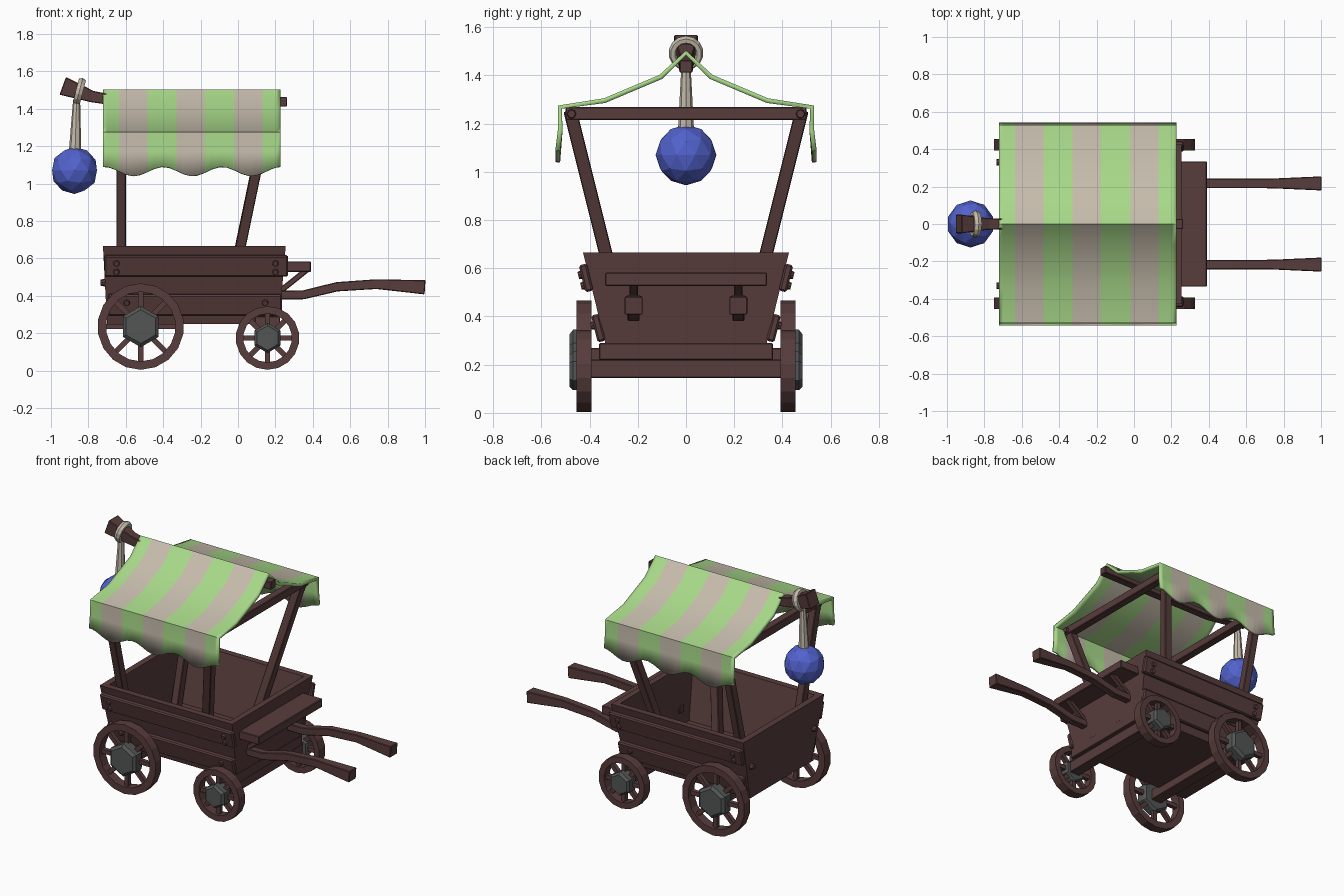
import bpy, bmesh, math
from mathutils import Vector, Matrix

if "Cube" in bpy.data.objects:
    bpy.data.objects.remove(bpy.data.objects["Cube"])


def material(name, rgb):
    m = bpy.data.materials.new(name)
    m.diffuse_color = (*rgb, 1)
    m.use_nodes = True
    m.node_tree.nodes["Principled BSDF"].inputs["Base Color"].default_value = m.diffuse_color
    return m


WOOD = material("dark_wood", (0.098, 0.045, 0.045))
GREEN = material("green_cloth", (0.39, 0.69, 0.25))
BEIGE = material("beige_cloth", (0.56, 0.50, 0.41))
BLUE = material("blue_globe", (0.084, 0.122, 0.61))
METAL = material("grey_metal", (0.085, 0.093, 0.089))


def finish(bm, name, mats, bevel=0.0, recalc=True):
    if recalc:
        bmesh.ops.recalc_face_normals(bm, faces=bm.faces)
    me = bpy.data.meshes.new(name)
    bm.to_mesh(me)
    bm.free()
    ob = bpy.data.objects.new(name, me)
    bpy.context.collection.objects.link(ob)
    for m in mats:
        me.materials.append(m)
    if bevel:
        mod = ob.modifiers.new("chamfer", 'BEVEL')
        mod.width, mod.segments = bevel, 1
    return ob


def loft(name, rings, mat, closed=False, bevel=0.0):
    """Skin a row of equal point rings, capped or joined end to start."""
    bm = bmesh.new()
    vs = [[bm.verts.new(p) for p in r] for r in rings]
    n = len(vs[0])
    for i in range(len(vs) - (0 if closed else 1)):
        a, b = vs[i], vs[(i + 1) % len(vs)]
        for j in range(n):
            k = (j + 1) % n
            bm.faces.new((a[j], a[k], b[k], b[j]))
    if not closed:
        bm.faces.new(vs[0])
        bm.faces.new(vs[-1])
    return finish(bm, name, [mat], bevel)


def sweep(name, path, side, bevel=0.004):
    """Rectangular timber along path of (point, width along side, height)."""
    pts = [Vector(p[0]) for p in path]
    rings = []
    for i, (_, w, h) in enumerate(path):
        t = (pts[min(i + 1, len(pts) - 1)] - pts[max(i - 1, 0)]).normalized()
        s = Vector(side)
        s = (s - t * s.dot(t)).normalized()
        u = t.cross(s)
        rings.append([pts[i] + s * (a * w / 2) + u * (b * h / 2)
                      for a, b in ((-1, -1), (1, -1), (1, 1), (-1, 1))])
    return loft(name, rings, WOOD, bevel=bevel)


def box(name, x, y, z):
    c = ((x[0] + x[1]) / 2, (z[0] + z[1]) / 2)
    return sweep(name, [((c[0], y[0], c[1]), x[1] - x[0], z[1] - z[0]),
                        ((c[0], y[1], c[1]), x[1] - x[0], z[1] - z[0])], (1, 0, 0))


def peg(name, centre, axis, r1, r2, depth, sides, mat):
    bm = bmesh.new()
    rot = Vector(axis).to_track_quat('Z', 'Y').to_matrix().to_4x4()
    bmesh.ops.create_cone(bm, cap_ends=True, segments=sides, radius1=r1, radius2=r2,
                          depth=depth, matrix=Matrix.Translation(centre) @ rot)
    return finish(bm, name, [mat])


# open flared wagon tub
def rect(x0, x1, y, z):
    return [(x0, -y, z), (x1, -y, z), (x1, y, z), (x0, y, z)]


loft("wagon_tub", [rect(-0.70, 0.22, 0.325, 0.25), rect(-0.722, 0.255, 0.427, 0.665),
                   rect(-0.68, 0.215, 0.385, 0.665), rect(-0.66, 0.18, 0.29, 0.30)], WOOD)


def wall_y(z):
    return 0.325 + (z - 0.25) * 0.246


# side planks with bolts
for s in (-1, 1):
    n = Vector((0, s, -0.246)).normalized()
    for label, z, x0, x1 in (("upper", 0.563, -0.715, 0.267), ("lower", 0.355, -0.695, 0.235)):
        c = Vector((0, s * wall_y(z), z)) + n * 0.013
        sweep(label + "_side_plank", [(c + Vector((x0, 0, 0)), 0.034, 0.115),
                                      (c + Vector((x1, 0, 0)), 0.034, 0.115)], n, 0.008)
    for x, z in ((-0.65, 0.58), (-0.65, 0.535), (0.2, 0.58), (0.2, 0.535),
                 (-0.595, 0.37), (0.145, 0.37)):
        peg("plank_bolt", Vector((x, s * wall_y(z), z)) + n * 0.032, n, 0.02, 0.014, 0.02, 8, WOOD)
    peg("tail_bolt", (-0.72, s * 0.33, 0.47), (-1, 0, 0), 0.022, 0.016, 0.03, 8, WOOD)

# axles and bolsters
box("front_bolster", (0.09, 0.225), (-0.36, 0.36), (0.22, 0.29))
box("front_axle", (0.125, 0.2), (-0.40, 0.40), (0.145, 0.222))
box("rear_axle", (-0.56, -0.48), (-0.40, 0.40), (0.195, 0.27))


# wheels: rim, spokes, hexagonal hub
def wheel(label, x, s, r, rin, hub):
    z, y0, y1 = r + 0.004, s * 0.392, s * 0.455
    N = 18
    rings = []
    for i in range(N):
        a = 2 * math.pi * (i + 0.5) / N
        c, d = math.cos(a), math.sin(a)
        rings.append([(x + q * c, y, z + q * d) for q, y in
                      ((rin, y0), (r, y0), (r, y1), (rin, y1))])
    loft(label + "_wheel_rim", rings, WOOD, closed=True)
    ym = s * 0.422
    for i in range(8):
        a = math.pi * i / 4
        d = Vector((math.cos(a), 0, math.sin(a)))
        c = Vector((x, ym, z))
        sweep(label + "_spoke", [(c + d * hub * 0.5, 0.028, 0.028),
                                 (c + d * (rin + 0.015), 0.028, 0.028)], (0, 1, 0), 0)
    hexes = [[(x + hub * k * math.sin(math.pi * i / 3), s * y, z + hub * k * math.cos(math.pi * i / 3))
              for i in range(6)] for k, y in ((0.9, 0.395), (1, 0.41), (1, 0.468), (0.82, 0.484))]
    loft(label + "_hub", hexes, METAL)


for s in (-1, 1):
    wheel("rear", -0.52, s, 0.231, 0.186, 0.11)
    wheel("front", 0.158, s, 0.17, 0.13, 0.08)

# front shelf, braces and pull shafts
box("front_shelf", (0.24, 0.39), (-0.335, 0.335), (0.527, 0.583))
for s in (-1, 1):
    y = s * 0.217
    sweep("shelf_brace", [((0.37, y, 0.54), 0.035, 0.03), ((0.22, y, 0.42), 0.035, 0.03)], (0, 1, 0))
    sweep("pull_shaft", [((0.18, y, 0.403), 0.05, 0.045), ((0.35, y, 0.405), 0.05, 0.048),
                         ((0.53, y, 0.448), 0.05, 0.05), ((0.74, y, 0.462), 0.052, 0.052),
                         ((1.0, y, 0.445), 0.075, 0.076)], (0, 1, 0))

# leaning posts and cross beams
for s in (-1, 1):
    sweep("rear_post", [((-0.625, s * 0.24, 0.29), 0.05, 0.055),
                        ((-0.625, s * 0.48, 1.25), 0.05, 0.055)], (1, 0, 0))
    sweep("front_post", [((-0.065, s * 0.24, 0.29), 0.055, 0.055),
                         ((0.135, s * 0.48, 1.25), 0.055, 0.055)], (1, 0, 0))
for x, d in ((-0.625, -1), (0.135, 1)):
    box("cross_beam", (x - 0.027, x + 0.027), (-0.5, 0.5), (1.214, 1.268))
    for s in (-1, 1):
        peg("beam_bolt", (x + d * 0.033, s * 0.475, 1.24), (d, 0, 0), 0.02, 0.016, 0.02, 8, WOOD)

# ridge beam with raised, thickened tail
sweep("ridge_beam", [((0.262, 0, 1.437), 0.055, 0.052), ((-0.62, 0, 1.437), 0.055, 0.052),
                     ((-0.78, 0, 1.465), 0.06, 0.062), ((-0.937, 0, 1.522), 0.1, 0.1)], (0, 1, 0))

# striped canopy with wavy hems
cuts = [-0.722, -0.635, -0.485, -0.33, -0.18, -0.02, 0.132, 0.227]
xs, stripe = [cuts[0]], []
for i in range(7):
    for k in range(1, 5):
        xs.append(cuts[i] + (cuts[i + 1] - cuts[i]) * k / 4)
        stripe.append(i % 2)
half = [(0.542, 1.065), (0.532, 1.17), (0.53, 1.275), (0.34, 1.305), (0.11, 1.402)]
profile = [(-y, z) for y, z in half] + [(0, 1.503)] + half[::-1]
bm = bmesh.new()
grid = []
for x in xs:
    wave = math.cos(2 * math.pi * (x + 0.40) / 0.315)
    col = []
    for j, (y, z) in enumerate(profile):
        dz = 0.025 * wave if j in (0, len(profile) - 1) else 0
        col.append(bm.verts.new((x, y, z + dz)))
    grid.append(col)
for i in range(len(xs) - 1):
    for j in range(len(profile) - 1):
        f = bm.faces.new((grid[i][j], grid[i + 1][j], grid[i + 1][j + 1], grid[i][j + 1]))
        f.material_index = stripe[i]
        f.smooth = True
canopy = finish(bm, "canopy", [GREEN, BEIGE], recalc=False)
mod = canopy.modifiers.new("thickness", 'SOLIDIFY')
mod.thickness, mod.offset = 0.02, -1
bpy.context.view_layer.objects.active = canopy
canopy.select_set(True)
bpy.ops.object.shade_smooth_by_angle(angle=math.radians(60))
canopy.select_set(False)

# hanging globe, strap and loop around the beam
bm = bmesh.new()
bmesh.ops.create_icosphere(bm, subdivisions=2, radius=0.126,
                           matrix=Matrix.Translation((-0.874, 0, 1.07)))
finish(bm, "globe", [BLUE])
peg("globe_strap", (-0.867, 0, 1.31), (0.03, 0, 1), 0.033, 0.019, 0.27, 8, BEIGE)
bx, bz = Vector((0.25, 0, 0.97)), Vector((0, 1, 0))
axis = bx.cross(bz)
rings = []
for i in range(14):
    a = 2 * math.pi * i / 14
    d = bx * math.cos(a) + bz * math.sin(a)
    rings.append([Vector((-0.848, 0, 1.493)) + d * (0.056 + 0.017 * math.cos(b * math.pi / 3))
                  + axis * 0.022 * math.sin(b * math.pi / 3) for b in range(6)])
loft("strap_loop", rings, BEIGE, closed=True)
